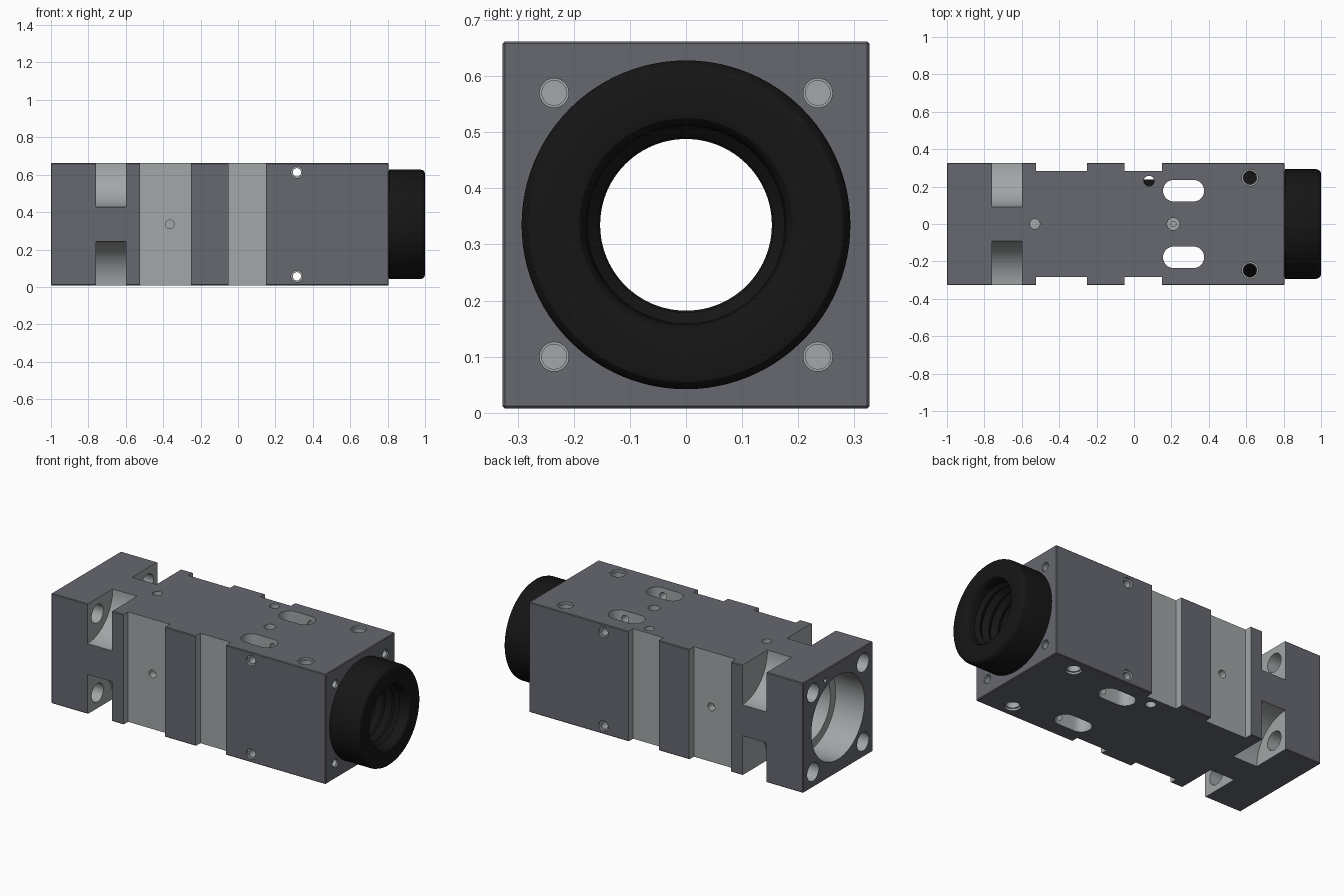
import bpy, bmesh, math
from math import cos, sin, pi
from mathutils import Matrix, Vector

if "Cube" in bpy.data.objects:
    bpy.data.objects.remove(bpy.data.objects["Cube"])

ZC = 0.335   # height of the optical axis; parts are built around z = 0 and lifted at the end
H = 0.327    # half width of the square body


def material(name, rgb):
    m = bpy.data.materials.new(name)
    m.diffuse_color = (*rgb, 1)
    m.use_nodes = True
    m.node_tree.nodes["Principled BSDF"].inputs["Base Color"].default_value = m.diffuse_color
    return m


DARK = material("dark_grey", (0.135, 0.14, 0.16))
LIGHT = material("machined_grey", (0.36, 0.385, 0.39))
BLACK = material("black", (0.008, 0.008, 0.008))


def make(name, bm, mat):
    bmesh.ops.recalc_face_normals(bm, faces=bm.faces)
    me = bpy.data.meshes.new(name)
    bm.to_mesh(me)
    bm.free()
    ob = bpy.data.objects.new(name, me)
    bpy.context.collection.objects.link(ob)
    me.materials.append(mat)
    return ob


def box(name, lo, hi, mat=LIGHT, bevel=0):
    bm = bmesh.new()
    lo, hi = Vector(lo), Vector(hi)
    bmesh.ops.create_cube(bm, size=1, matrix=Matrix.Translation((lo + hi) / 2)
                          @ Matrix.Diagonal((*(hi - lo), 1)))
    if bevel:
        bmesh.ops.bevel(bm, geom=bm.edges[:], offset=bevel, segments=1, affect='EDGES')
    return make(name, bm, mat)


def rod(start, end, r, seg=32, mat=LIGHT, name="cutter"):
    """Cylinder between two points."""
    a, b = Vector(start), Vector(end)
    d = b - a
    bm = bmesh.new()
    bmesh.ops.create_cone(bm, cap_ends=True, segments=seg, radius1=r, radius2=r, depth=d.length,
                          matrix=Matrix.Translation((a + b) / 2)
                          @ d.to_track_quat('Z', 'Y').to_matrix().to_4x4())
    return make(name, bm, mat)


def slot(x0, x1, y, r):
    """Vertical prism with rounded ends."""
    bm = bmesh.new()
    ends = [(x1, -pi / 2), (x0, pi / 2)]
    pts = [(x + r * cos(a0 + pi * i / 16), y + r * sin(a0 + pi * i / 16), -0.5)
           for x, a0 in ends for i in range(17)]
    face = bm.faces.new([bm.verts.new(p) for p in pts])
    ext = bmesh.ops.extrude_face_region(bm, geom=[face])["geom"]
    bmesh.ops.translate(bm, vec=(0, 0, 1),
                        verts=[v for v in ext if isinstance(v, bmesh.types.BMVert)])
    return make("cutter", bm, LIGHT)


def ring(name, profile, mat, seg=96):
    """Closed (x, radius) profile turned about the x axis."""
    bm = bmesh.new()
    rows = [[bm.verts.new((x, r * cos(2 * pi * i / seg), r * sin(2 * pi * i / seg)))
             for i in range(seg)] for x, r in profile]
    for a, b in zip(rows, rows[1:] + rows[:1]):
        for i in range(seg):
            j = (i + 1) % seg
            bm.faces.new((a[i], a[j], b[j], b[i]))
    return make(name, bm, mat)


def cut(target, cutter):
    mod = target.modifiers.new("cut", 'BOOLEAN')
    mod.operation, mod.solver, mod.object = 'DIFFERENCE', 'EXACT', cutter
    mod.material_mode = 'TRANSFER'
    bpy.context.view_layer.objects.active = target
    bpy.ops.object.modifier_apply(modifier=mod.name)
    bpy.data.objects.remove(cutter)


# Square body
body = box("housing", (-1, -H, -H), (0.805, H, H), DARK, bevel=0.004)

# Stepped bore along the whole length
for x0, x1, r in ((-1.1, -0.81, 0.25), (-0.9, 0.5, 0.2), (-0.03, 0.5, 0.24), (0.43, 0.9, 0.288)):
    cut(body, rod((x0, 0, 0), (x1, 0, 0), r, 96))

# Side channels with a blind hole in the wide one
for s in (-1, 1):
    for x0, x1 in ((-0.525, -0.25), (-0.05, 0.15)):
        y0, y1 = sorted((s * 0.283, s * 0.5))
        cut(body, box("cutter", (x0, y0, -0.5), (x1, y1, 0.5)))
    cut(body, rod((-0.365, s * 0.235, 0), (-0.365, s * 0.4, 0), 0.023))

# Four corners: scooped notch, mounting hole into it, and blind hole at the far end
for sy in (-1, 1):
    for sz in (-1, 1):
        cut(body, rod((-0.76, sy * H, sz * H), (-0.6, sy * H, sz * H), 0.235, 96))
        y, z = sy * 0.235, sz * 0.235
        cut(body, rod((-1.1, y, z), (-0.7, y, z), 0.055))
        cut(body, rod((0.7, y, z), (0.9, y, z), 0.022))
        cut(body, rod((0.797, y, z), (0.9, y, z), 0.026))

# Vertical slots and holes
for s in (-1, 1):
    cut(body, slot(0.213, 0.317, s * 0.178, 0.058))
    cut(body, rod((0.62, s * 0.248, -0.5), (0.62, s * 0.248, 0.5), 0.036))
    for t in (-1, 1):
        cut(body, rod((0.62, s * 0.248, t * 0.315), (0.62, s * 0.248, t * 0.5), 0.044))
cut(body, rod((0.08, 0.23, -0.5), (0.08, 0.23, 0.5), 0.028))

# Cross holes through the sides
for s in (-1, 1):
    z = s * 0.278
    cut(body, rod((0.315, -0.5, z), (0.315, 0.5, z), 0.022))
    for t in (-1, 1):
        cut(body, rod((0.315, t * 0.315, z), (0.315, t * 0.5, z), 0.031))

# Blind holes on top and the small pin hole in the end face
cut(body, rod((-0.53, 0, 0.27), (-0.53, 0, 0.5), 0.027))
cut(body, rod((0.21, 0, 0.29), (0.21, 0, 0.5), 0.033))
cut(body, rod((0.21, 0, 0.26), (0.21, 0, 0.4), 0.014))
cut(body, rod((-1.1, 0.118, 0.265), (-0.93, 0.118, 0.265), 0.012, 16))

# Threaded black barrel with a rounded collar
thread = [(0.92 - 0.03 * i, 0.178 if i % 2 else 0.156) for i in range(14)]
profile = [(0.43, 0.286), (0.807, 0.286), (0.807, 0.293), (0.975, 0.293), (0.988, 0.289),
           (0.997, 0.28), (1.0, 0.268), (1.0, 0.2), (0.997, 0.19), (0.988, 0.182),
           (0.975, 0.178), (0.94, 0.176)] + thread + [(0.5, 0.153), (0.43, 0.153)]
barrel = ring("threaded_barrel", profile, BLACK)

# Black spacer inside the narrow channel area, and a key in the rear socket
spacer = ring("inner_spacer", [(-0.02, 0.238), (0.145, 0.238), (0.145, 0.165), (-0.02, 0.165)], BLACK)
key = box("socket_key", (-0.86, 0.06, -0.045), (-0.8, 0.205, 0.045), LIGHT)
cut(key, rod((-0.9, 0, 0), (-0.7, 0, 0), 0.16, 64))

for ob in (body, barrel, spacer, key):
    ob.location.z = ZC
    bpy.ops.object.select_all(action='DESELECT')
    ob.select_set(True)
    bpy.context.view_layer.objects.active = ob
    bpy.ops.object.shade_smooth_by_angle(angle=math.radians(30))
